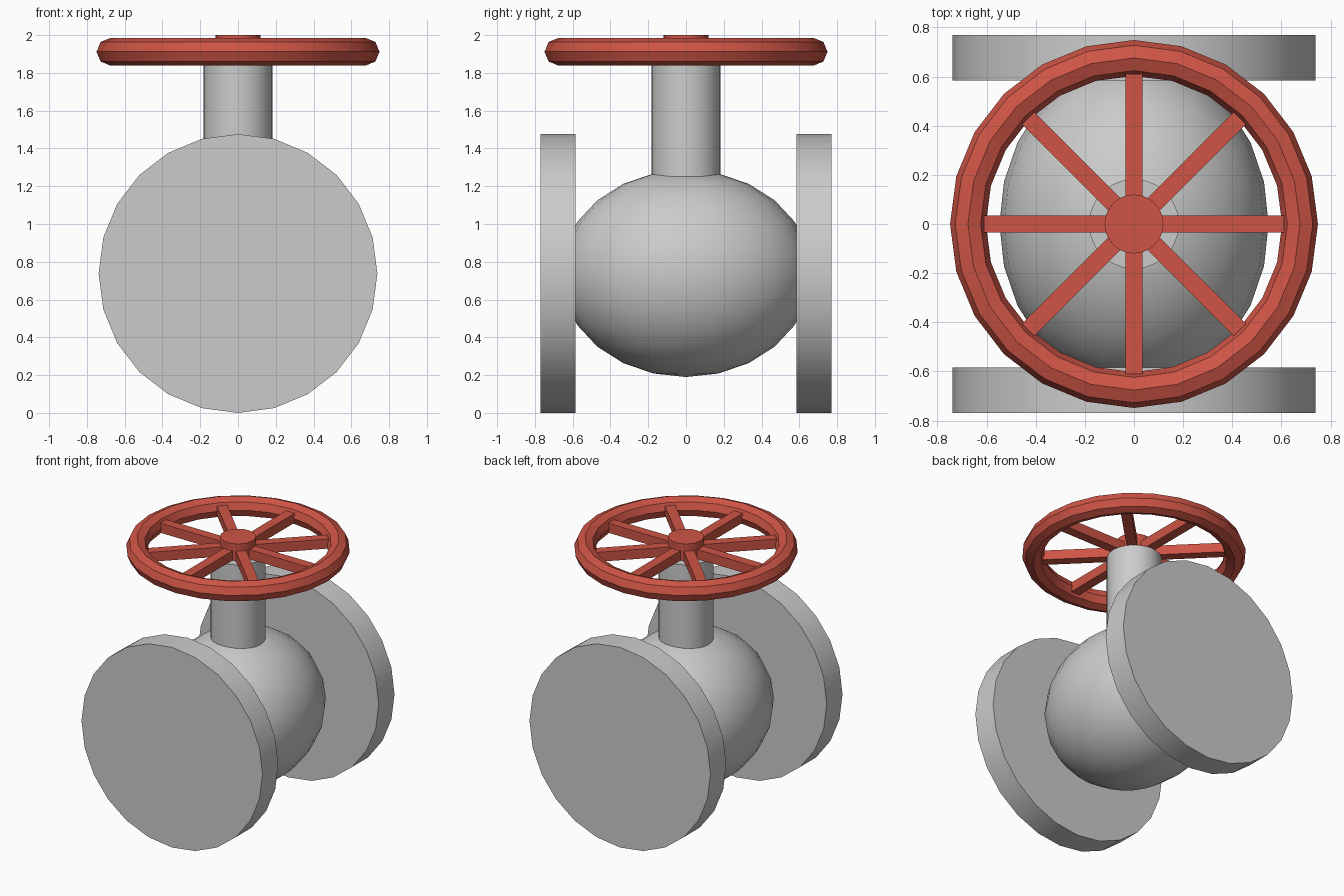
import bpy, bmesh, math
from mathutils import Matrix

if "Cube" in bpy.data.objects:
    bpy.data.objects.remove(bpy.data.objects["Cube"])

RED = bpy.data.materials.new("red_paint")
RED.diffuse_color = (0.62, 0.09, 0.06, 1)
RED.use_nodes = True
RED.node_tree.nodes["Principled BSDF"].inputs["Base Color"].default_value = RED.diffuse_color
AXIS_Z = 0.738   # pipe centre height
WHEEL_Z = 1.912  # handwheel centre height


def finish(obj, name, mat=None):
    obj.name = name
    if mat:
        obj.data.materials.append(mat)
    bpy.ops.object.shade_smooth_by_angle(angle=math.radians(30))
    return obj


def cylinder(name, radius, depth, loc, rot=(0, 0, 0), mat=None):
    bpy.ops.mesh.primitive_cylinder_add(vertices=24, radius=radius, depth=depth,
                                        location=loc, rotation=rot)
    return finish(bpy.context.object, name, mat)


# Rounded valve body, stretched along the pipe axis
bpy.ops.mesh.primitive_uv_sphere_add(segments=24, ring_count=12, radius=1,
                                     location=(0, 0, AXIS_Z))
bpy.context.object.scale = (0.548, 0.664, 0.548)
finish(bpy.context.object, "valve_body")

# Pipe flanges, front and back
for name, side in (("front_flange", -1), ("back_flange", 1)):
    cylinder(name, 0.738, 0.184, (0, side * 0.677, AXIS_Z), (math.pi / 2, 0, 0))

# Bonnet neck between body and handwheel
cylinder("bonnet_neck", 0.183, 0.78, (0, 0, 1.485))

# Handwheel rim and hub
bpy.ops.mesh.primitive_torus_add(major_segments=24, minor_segments=8,
                                 major_radius=0.676, minor_radius=0.073,
                                 location=(0, 0, WHEEL_Z))
finish(bpy.context.object, "handwheel_rim", RED)
cylinder("handwheel_hub", 0.12, 0.14, (0, 0, 1.93), mat=RED)

# Eight spokes, made from four bars crossing at the hub
for i in range(4):
    bpy.ops.mesh.primitive_cube_add(size=1, location=(0, 0, WHEEL_Z),
                                    rotation=(0, 0, i * math.pi / 4))
    bar = bpy.context.object
    bar.scale = (1.22, 0.07, 0.07)
    bar.name = f"handwheel_spoke_{i + 1}"
    bar.data.materials.append(RED)
